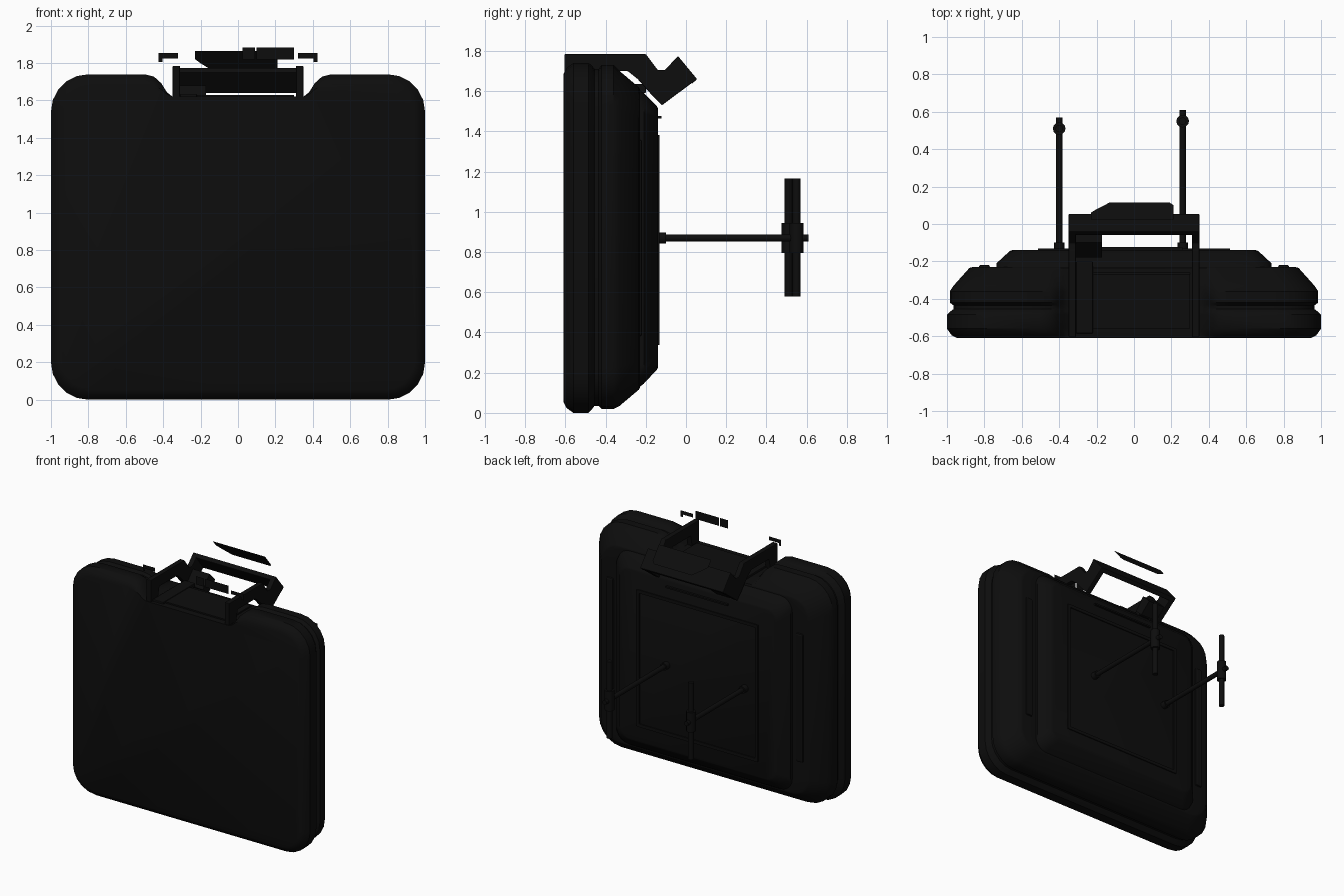
import bpy, bmesh, math
from mathutils import Vector, Matrix

if "Cube" in bpy.data.objects:
    bpy.data.objects.remove(bpy.data.objects["Cube"])

black = bpy.data.materials.new("soft_black")
black.diffuse_color = (0.004, 0.004, 0.004, 1)
black.use_nodes = True
black.node_tree.nodes["Principled BSDF"].inputs["Base Color"].default_value = black.diffuse_color


def finish(name, bm, angle=None, bevel=0):
    bmesh.ops.recalc_face_normals(bm, faces=bm.faces)
    me = bpy.data.meshes.new(name)
    bm.to_mesh(me)
    bm.free()
    me.materials.append(black)
    ob = bpy.data.objects.new(name, me)
    bpy.context.collection.objects.link(ob)
    if bevel:
        m = ob.modifiers.new("edge_bevel", 'BEVEL')
        m.width, m.segments = bevel, 2
    if angle:
        bpy.ops.object.select_all(action='DESELECT')
        ob.select_set(True)
        bpy.context.view_layer.objects.active = ob
        bpy.ops.object.shade_smooth_by_angle(angle=math.radians(angle))
    return ob


def box(name, x0, x1, y0, y1, z0, z1, bevel=0):
    bm = bmesh.new()
    c = Vector(((x0 + x1) / 2, (y0 + y1) / 2, (z0 + z1) / 2))
    bmesh.ops.create_cube(bm, size=1, matrix=Matrix.Translation(c) @ Matrix.Diagonal((x1 - x0, y1 - y0, z1 - z0, 1)))
    return finish(name, bm, None, bevel)


def side_profile(name, pts, x0, x1, bevel=0):
    """Extrude a (y, z) outline between two x positions."""
    bm = bmesh.new()
    f = bm.faces.new([bm.verts.new((x0, y, z)) for y, z in pts])
    r = bmesh.ops.extrude_face_region(bm, geom=[f])
    bmesh.ops.translate(bm, vec=(x1 - x0, 0, 0), verts=[v for v in r['geom'] if isinstance(v, bmesh.types.BMVert)])
    return finish(name, bm, None, bevel)


def tube(name, a, b, r, seg=12):
    a, b = Vector(a), Vector(b)
    d = b - a
    mat = Matrix.Translation((a + b) / 2) @ d.to_track_quat('Z', 'Y').to_matrix().to_4x4()
    bm = bmesh.new()
    bmesh.ops.create_cone(bm, cap_ends=True, segments=seg, radius1=r, radius2=r, depth=d.length, matrix=mat)
    return finish(name, bm, 40)


def sheet(name, pts):
    bm = bmesh.new()
    bm.faces.new([bm.verts.new(p) for p in pts])
    return finish(name, bm)


# Case outline: rounded rectangle with a handle notch in its top edge
def outline(hx, z0, z1, r):
    half = []
    for i in range(6):
        t = -math.pi / 2 + i * math.pi / 10
        half.append((hx - r + r * math.cos(t), z0 + r + r * math.sin(t)))
    for i in range(6):
        t = i * math.pi / 10
        half.append((hx - r + r * math.cos(t), z1 - r + r * math.sin(t)))
    notch = min(1.62, z1 - 0.002)
    for x, k in ((0.5, 1), (0.45, .9), (0.41, .6), (0.38, .2), (0.35, 0)):
        half.append((x, notch + (z1 - notch) * k))
    return half + [(-x, z) for x, z in reversed(half)]


# Sections from front to back: depth, half width, bottom, top, corner radius
sections = [
    (-0.61, 0.945, 0.055, 1.685, 0.16), (-0.595, 0.975, 0.025, 1.715, 0.18),
    (-0.56, 1.0, 0.0, 1.74, 0.2), (-0.485, 1.0, 0.0, 1.74, 0.2),
    (-0.47, 0.985, 0.015, 1.73, 0.2), (-0.455, 0.965, 0.035, 1.71, 0.19),
    (-0.435, 0.965, 0.035, 1.71, 0.19), (-0.42, 0.985, 0.02, 1.73, 0.2),
    (-0.36, 0.985, 0.02, 1.73, 0.2), (-0.33, 0.965, 0.035, 1.70, 0.19),
    (-0.235, 0.88, 0.115, 1.62, 0.15), (-0.23, 0.86, 0.125, 1.612, 0.14),
    (-0.23, 0.735, 0.13, 1.605, 0.1), (-0.21, 0.735, 0.145, 1.59, 0.1),
    (-0.145, 0.665, 0.215, 1.525, 0.08), (-0.14, 0.65, 0.225, 1.515, 0.08),
]
bm = bmesh.new()
rings = [[bm.verts.new((x, y, z)) for x, z in outline(hx, z0, z1, r)] for y, hx, z0, z1, r in sections]
for p, q in zip(rings, rings[1:]):
    n = len(p)
    for i in range(n):
        bm.faces.new((p[i], p[(i + 1) % n], q[(i + 1) % n], q[i]))
bm.faces.new(rings[0])
bm.faces.new(rings[-1])
finish("case_body", bm, 35)

# Back panel frame
for s in (-1, 1):
    box("frame_upright", s * .5 - .012, s * .5 + .012, -.15, -.132, .34, 1.38)
    box("frame_rail", -.5, .5, -.15, -.132, .86 + s * .51 - .012, .86 + s * .51 + .012)
    box("side_rib", s * .8 - .03, s * .8 + .03, -.25, -.218, .38, 1.36, .012)

# Handle mount in the notch, with ribs facing the back
side_profile("handle_mount", [(-.56, 1.6), (-.56, 1.63), (-.27, 1.63), (-.14, 1.5), (-.14, 1.44), (-.3, 1.44)], -.30, .30)
for i in range(4):
    z = 1.47 + i * .035
    y = -.135 - i * .034
    box("mount_rib", -.26, .26, y - .03, y + .012, z - .006, z + .006)

# Handle: two cranked arms and a tilted grip
arm = [(-.605, 1.785), (-.2, 1.785), (-.14, 1.705), (-.105, 1.705), (-.04, 1.775), (.015, 1.70),
       (.055, 1.66), (-.12, 1.53), (-.165, 1.575), (-.24, 1.66), (-.29, 1.70), (-.50, 1.70),
       (-.52, 1.61), (-.605, 1.61)]
for x0, x1 in ((-.35, -.31), (.31, .35)):
    side_profile("handle_arm", arm, x0, x1, .005)
side_profile("handle_grip", [(-.04, 1.775), (.055, 1.66), (.03, 1.637), (-.06, 1.75)], -.35, .35, .005)
side_profile("handle_bracket", [(-.10, 1.68), (-.03, 1.61), (-.12, 1.535), (-.18, 1.59)], -.31, -.17)
box("latch_plate", -.31, -.22, -.585, -.2, 1.59, 1.635, .005)

# Thin floating plates above the handle
def slanted(x, t):
    return (x, .025 + .09 * t, 1.865 - .11 * t)

sheet("slanted_plate", [slanted(*p) for p in
      ((-.23, 0), (.21, 0), (.21, .85), (.19, 1), (-.13, 1), (-.2, .6), (-.23, .4))])
PY = -.54
for s in (-1, 1):
    sheet("end_marker", [(s * x, PY, z) for x, z in
          ((.32, 1.853), (.425, 1.853), (.425, 1.805), (.405, 1.805), (.405, 1.825), (.32, 1.825))])
for x0, x1, z0 in ((.025, .09, 1.82), (.10, .30, 1.82)):
    sheet("centre_marker", [(x0, PY, z0), (x1, PY, z0), (x1, PY, 1.883), (x0, PY, 1.883)])

# Two rear rods, each with a collar and an upright crossbar
RZ = .87
for x, tip in ((-.4, .57), (.26, .61)):
    hub = tip - .06
    tube("rod_collar", (x, -.15, RZ), (x, -.1, RZ), .028)
    tube("rod", (x, -.12, RZ), (x, tip, RZ), .018)
    tube("rod_hub", (x, hub, RZ - .075), (x, hub, RZ + .075), .034)
    tube("crossbar", (x, hub, .58), (x, hub, 1.165), .02)
